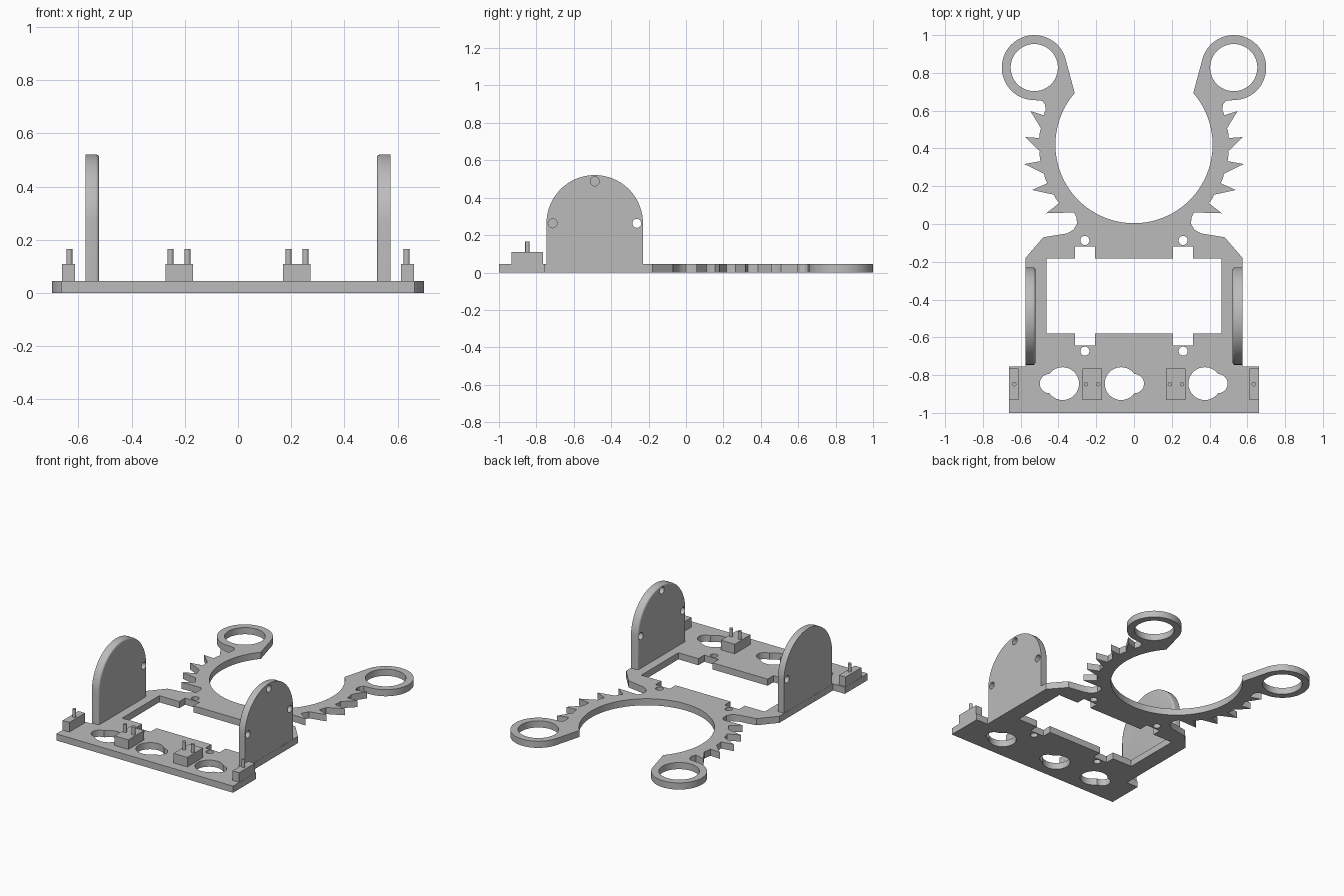
import bpy
import bmesh
from math import sin, cos, pi, radians
from mathutils import Matrix

cube = bpy.data.objects.get("Cube")
if cube:
    bpy.data.objects.remove(cube, do_unlink=True)

grey = bpy.data.materials.new("light grey plastic")
grey.use_nodes = True
grey.diffuse_color = (0.5, 0.5, 0.5, 1)
grey.node_tree.nodes["Principled BSDF"].inputs["Base Color"].default_value = grey.diffuse_color

THICK = 0.045


def arc(cx, cy, r, start, end, n):
    """Points along an arc, angles in degrees."""
    angles = [radians(start + (end - start) * i / n) for i in range(n + 1)]
    return [(cx + r * cos(a), cy + r * sin(a)) for a in angles]


def circle(cx, cy, r, n=32):
    return arc(cx, cy, r, 0, 360, n)[:-1]


def rect(x0, x1, y0, y1):
    return [(x0, y0), (x1, y0), (x1, y1), (x0, y1)]


def prism(name, outlines, z0, z1, matrix=None, round_top=0):
    """Extrude each outline upward into one object."""
    bm = bmesh.new()
    for pts in outlines:
        face = bm.faces.new([bm.verts.new((x, y, z0)) for x, y in pts])
        top = bmesh.ops.extrude_face_region(bm, geom=[face])["geom"]
        for v in top:
            if isinstance(v, bmesh.types.BMVert):
                v.co.z = z1
    if round_top:
        rim = [e for e in bm.edges if all(abs(v.co.z - z1) < 1e-5 for v in e.verts)]
        bmesh.ops.bevel(bm, geom=rim, offset=round_top, segments=4,
                        profile=0.5, affect='EDGES')
    if matrix:
        bm.transform(matrix)
    bmesh.ops.recalc_face_normals(bm, faces=bm.faces)
    mesh = bpy.data.meshes.new(name)
    bm.to_mesh(mesh)
    bm.free()
    mesh.materials.append(grey)
    obj = bpy.data.objects.new(name, mesh)
    bpy.context.collection.objects.link(obj)
    return obj


def cut(obj, cutter):
    """Subtract the cutter, bake the result and drop the cutter."""
    cutter.hide_render = True
    mod = obj.modifiers.new("cut", 'BOOLEAN')
    mod.operation = 'DIFFERENCE'
    mod.solver = 'EXACT'
    mod.object = cutter
    graph = bpy.context.evaluated_depsgraph_get()
    graph.update()
    baked = bpy.data.meshes.new_from_object(obj.evaluated_get(graph))
    obj.modifiers.clear()
    obj.data = baked
    bpy.data.objects.remove(cutter, do_unlink=True)


# Right-hand half of the frame outline, front to back
RING_Y = 0.42
half = [(0.663, -1), (0.663, -0.755), (0.575, -0.755), (0.575, -0.18),
        (0.48, -0.07), (0.355, -0.05)]
half += [(0.32, -0.03), (0.302, 0.0), (0.304, 0.035), (0.318, 0.06)]
# Saw teeth: slanted flank, then a radial flank
for tip in (-38, -24, -10, 4, 18):
    half += arc(0, RING_Y, 0.5, tip - 8, tip - 8, 1)[:1]
    half += arc(0, RING_Y, 0.59 if tip < 0 else 0.577, tip, tip, 1)[:1]
    half += arc(0, RING_Y, 0.503, tip, tip + 6, 3)[:-1]
# Fillet into the eyelet, around it, and down to the tip of the claw
half += [(0.468, 0.61), (0.472, 0.635), (0.487, 0.652)]
half += arc(0.528, 0.828, 0.172, -90, 163, 40)
half += arc(0, RING_Y, 0.416, 41, -90, 48)
outline = half + [(-x, y) for x, y in reversed(half[:-1])]
frame = prism("frame", [outline], 0, THICK)

# Openings: servo window with notches, eyelets, screw holes, cable holes
window = [(0.463, -0.58), (0.463, -0.182), (0.313, -0.182), (0.313, -0.12),
          (0.206, -0.12), (0.206, -0.182)]
lower = [(0.206, -0.58), (0.206, -0.643), (0.313, -0.643), (0.313, -0.58)]
window = lower + window
holes = [window + [(-x, y) for x, y in reversed(window)]]
for s in (-1, 1):
    holes.append(circle(s * 0.528, 0.828, 0.125, 48))
    holes += [circle(s * 0.26, y, 0.024, 20) for y in (-0.087, -0.673)]
lobes = []
for x, side in ((-0.378, -1), (-0.068, 1), (0.375, 1)):
    holes.append(circle(x, -0.845, 0.087))
    lobes.append(circle(x + side * 0.07, -0.845, 0.051))
for shapes in (holes, lobes):
    cut(frame, prism("cutter", shapes, -0.1, 0.1))

# Upright arched side plates, rounded on the inner rim
parts = [frame]
CY, R, SPRING = -0.488, 0.258, 0.263
arch = [(CY - R, 0), (CY + R, 0)] + arc(CY, SPRING, R, 0, 180, 40)
bolts = [circle(*p, 0.024, 20) for p in
         ((CY, 0.487), (CY - 0.225, SPRING), (CY + 0.225, SPRING))]
for s, label in ((1, "left"), (-1, "right")):
    # outline (y, z) stands up, extrusion runs inward along x
    stand = Matrix(((0, 0, -s, s * 0.574), (1, 0, 0, 0), (0, 1, 0, 0), (0, 0, 0, 1)))
    plate = prism(label + "_side_plate", [arch], 0, 0.052, stand, 0.013)
    cut(plate, prism("cutter", bolts, -0.1, 0.2, stand))
    parts.append(plate)

    # Sensor mounts with locating pins
    for name, x0, x1, pins in (("inner", 0.17, 0.273, (0.19, 0.254)),
                               ("outer", 0.612, 0.662, (0.634,))):
        a, b = sorted((s * x0, s * x1))
        parts.append(prism(f"{label}_{name}_mount", [rect(a, b, -0.933, -0.765)],
                           0.02, 0.11))
        parts.append(prism(f"{label}_{name}_pins",
                           [circle(s * x, -0.848, 0.0115, 20) for x in pins], 0.1, 0.165))

bpy.ops.object.select_all(action='DESELECT')
for obj in parts:
    obj.select_set(True)
bpy.context.view_layer.objects.active = frame
bpy.ops.object.shade_smooth_by_angle(angle=radians(30))
